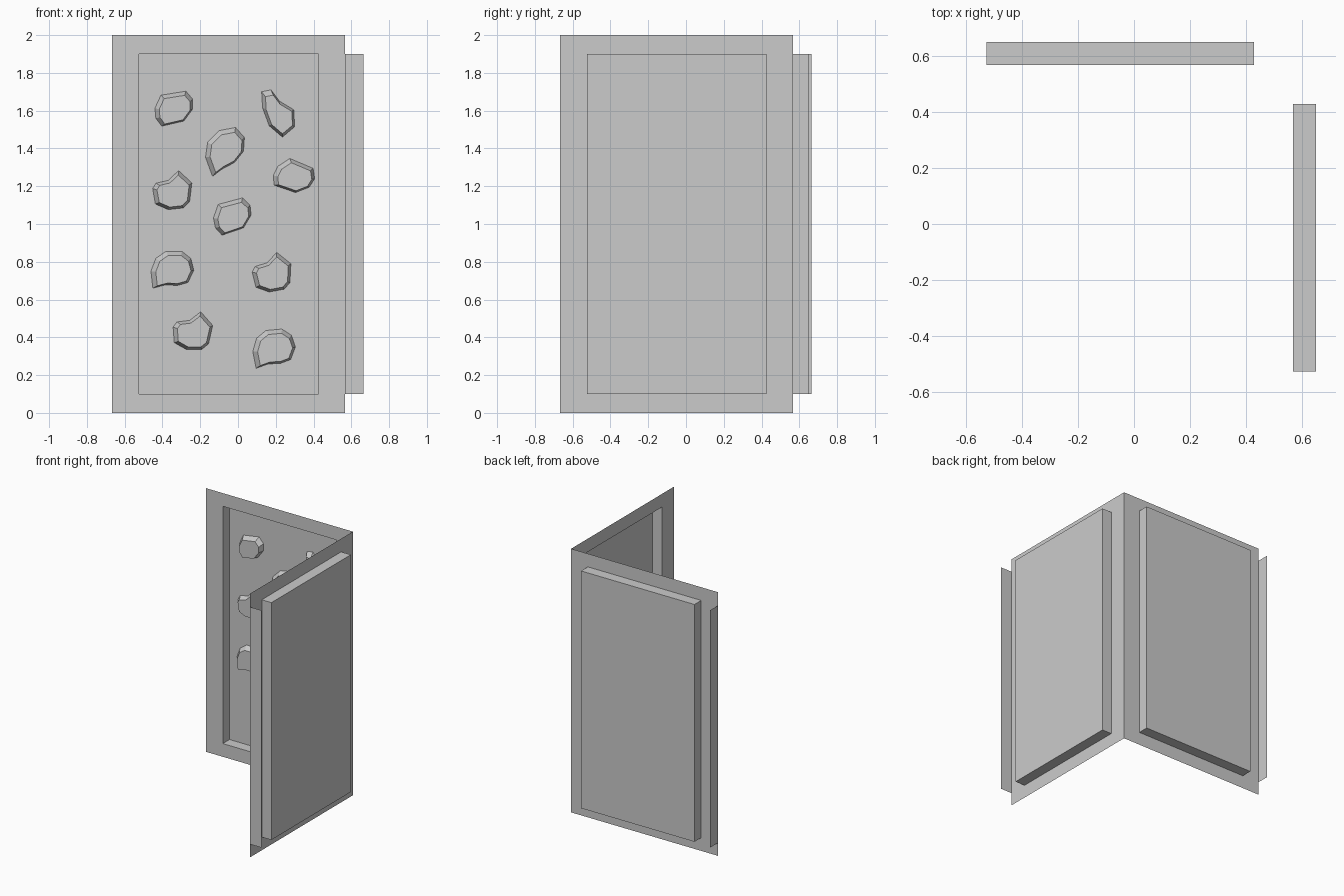
import bpy, bmesh
from math import radians, sin, cos

if "Cube" in bpy.data.objects:
    bpy.data.objects.remove(bpy.data.objects["Cube"])

LOW, FACE, DEEP, LIP = -0.667, 0.567, 0.648, 0.664


def make_object(name, verts, faces):
    me = bpy.data.meshes.new(name)
    me.from_pydata(verts, [], faces)
    bm = bmesh.new()
    bm.from_mesh(me)
    bmesh.ops.recalc_face_normals(bm, faces=bm.faces)
    bm.to_mesh(me)
    bm.free()
    ob = bpy.data.objects.new(name, me)
    bpy.context.collection.objects.link(ob)
    return ob


def rect(u0, u1, z0, z1, d):
    return [(u0, d, z0), (u1, d, z0), (u1, d, z1), (u0, d, z1)]


def wall(name, swap):
    # frame ring, recess sides, recess floor, then the folded flange at the free edge
    pts = rect(LOW, FACE, 0, 2, FACE)
    pts += rect(-0.525, 0.427, 0.1, 1.9, FACE)
    pts += rect(-0.525, 0.427, 0.1, 1.9, DEEP)
    faces = [(8, 9, 10, 11)]
    for k in (0, 4):
        for i in range(4):
            j = (i + 1) % 4
            faces.append((k + i, k + j, k + 4 + j, k + 4 + i))
    pts += [(LOW, FACE, 0.1), (LOW, LIP, 0.1), (LOW, LIP, 1.9), (LOW, FACE, 1.9)]
    faces.append((12, 13, 14, 15))
    if swap:
        pts = [(d, u, z) for u, d, z in pts]
    return make_object(name, pts, faces)


wall("back_wall", False)
wall("right_wall", True)

# Climbing hold outlines (x, z)
drop = [(-.106, -.10), (-.116, -.01), (-.09, .058), (-.037, .095), (.048, .095),
        (.095, .058), (.111, -.005), (.08, -.07), (.026, -.085), (-.042, -.083)]
leaf = [(-.069, -.143), (-.106, -.042), (-.095, .037), (-.032, .10), (.053, .116),
        (.10, .063), (.095, -.01), (.048, -.069), (-.021, -.106)]
notch = [(-.10, 0), (-.085, .03), (-.02, .05), (.03, .105), (.105, .045),
         (.10, -.055), (.07, -.09), (-.01, -.105), (-.08, -.08)]
shard = [(-.085, .115), (-.035, .125), (.01, .065), (.085, .02),
         (.09, -.07), (.025, -.125), (-.045, -.065), (-.08, .03)]
pebble = [(-.10, .005), (-.068, .074), (.064, .095), (.10, .053),
          (.10, 0), (.053, -.063), (-.064, -.09), (-.095, -.048)]


def hold(name, shape, x, z, turn, depth=0.04, top=0.82):
    c, s = cos(radians(turn)), sin(radians(turn))
    spun = [(c * a - s * b, s * a + c * b) for a, b in shape]
    n = len(spun)
    verts = [(x + a, DEEP, z + b) for a, b in spun]
    verts += [(x + a * top + .005, DEEP - depth, z + b * top - .005) for a, b in spun]
    faces = [(i, (i + 1) % n, n + (i + 1) % n, n + i) for i in range(n)]
    faces.append(tuple(range(n, 2 * n)))
    make_object(name, verts, faces)


# Holds scattered over the back wall recess
placements = [(pebble, -.34, 1.608, 0), (shard, .21, 1.585, 0), (leaf, -.066, 1.395, 0),
              (pebble, .293, 1.248, -32), (notch, -.352, 1.18, -4), (pebble, -.03, 1.037, 6),
              (drop, -.345, .76, 0), (notch, .175, .745, 0),
              (notch, -.245, .437, -10), (drop, .193, .345, 5)]
for i, p in enumerate(placements):
    hold(f"climbing_hold_{i + 1}", *p)
